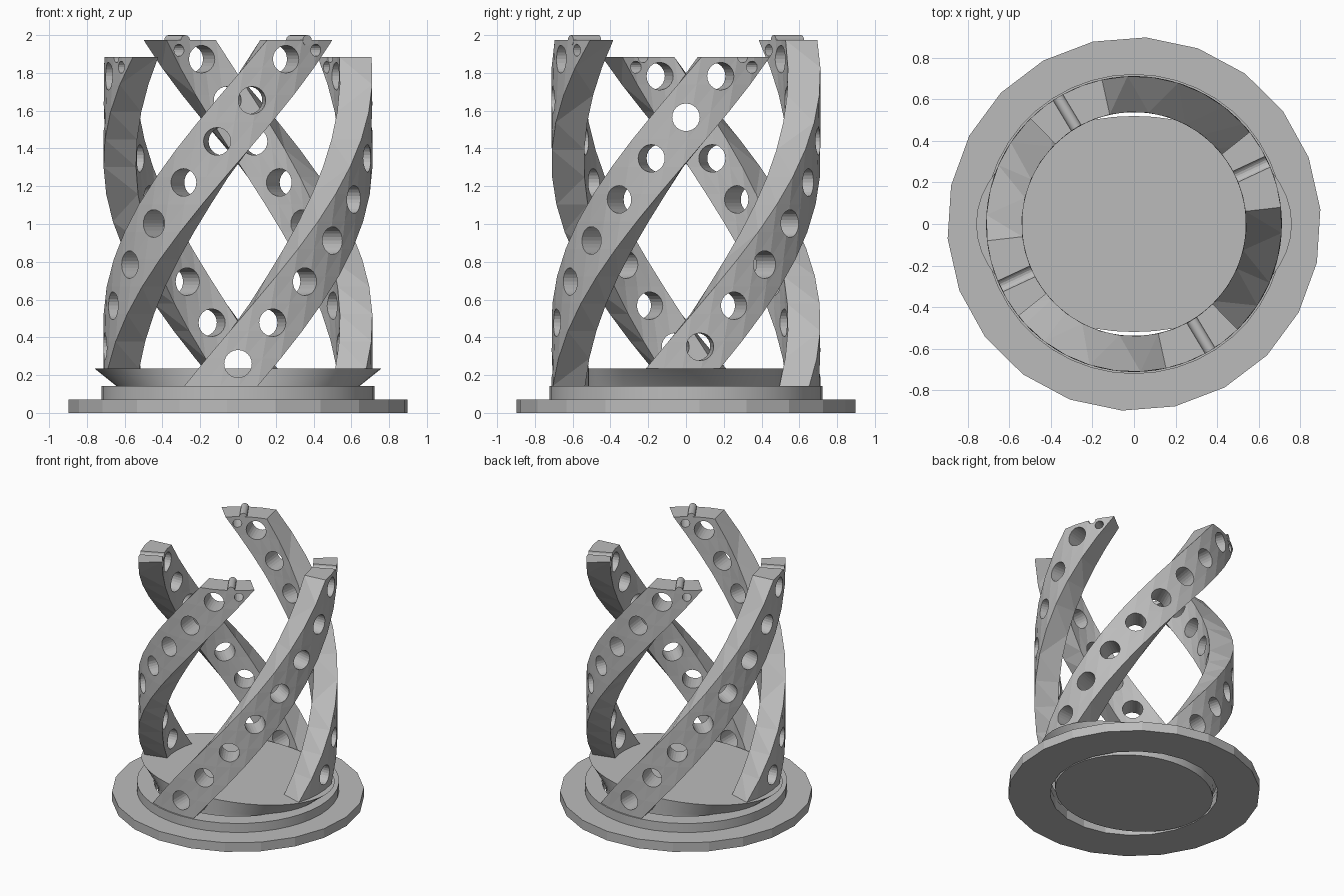
import bpy, bmesh
from math import sin, cos, radians, pi
from mathutils import Matrix, Vector

if "Cube" in bpy.data.objects:
    bpy.data.objects.remove(bpy.data.objects["Cube"])

grey = bpy.data.materials.new("plain grey")
grey.use_nodes = True
colour = (0.5, 0.5, 0.5, 1)
grey.diffuse_color = colour
grey.node_tree.nodes["Principled BSDF"].inputs["Base Color"].default_value = colour

R_IN, R_OUT = 0.54, 0.712
HEIGHT, TWIST, HALF = 1.74, 120, 16
START = -7.5          # heading of the strut foot, measured from the front
FOOT = 0.143


def finish(name, bm, smooth=False):
    bmesh.ops.recalc_face_normals(bm, faces=bm.faces)
    mesh = bpy.data.meshes.new(name)
    bm.to_mesh(mesh)
    bm.free()
    mesh.materials.append(grey)
    obj = bpy.data.objects.new(name, mesh)
    bpy.context.collection.objects.link(obj)
    if smooth:
        bpy.ops.object.select_all(action="DESELECT")
        obj.select_set(True)
        bpy.context.view_layer.objects.active = obj
        bpy.ops.object.shade_smooth_by_angle(angle=radians(25))
    return obj


def polar(r, deg, z):
    a = radians(deg)
    return Vector((r * sin(a), -r * cos(a), z))


def bridge(bm, a, b):
    n = len(a)
    for i in range(n):
        bm.faces.new((a[i], a[(i + 1) % n], b[(i + 1) % n], b[i]))


def loop(bm, rx, ry, z, sides, turn=0.0):
    return [bm.verts.new((rx * cos(2 * pi * i / sides + turn),
                          ry * sin(2 * pi * i / sides + turn), z)) for i in range(sides)]


def washer(name, r, hole, z0, z1, sides, turn=0.0, smooth=False):
    bm = bmesh.new()
    # outer and inner walls share a side count so the flat rims bridge cleanly
    rings = [loop(bm, q, q, z, sides, turn) for q, z in
             ((r, z0), (r, z1), (hole, z1), (hole, z0))]
    for i in range(4):
        bridge(bm, rings[i], rings[(i + 1) % 4])
    return finish(name, bm, smooth)


def radial_rod(bm, deg, z, r, r0, r1, sides):
    spot = polar((r0 + r1) / 2, deg, z)
    turn = spot.copy()
    turn.z = 0
    aim = turn.to_track_quat("Z", "Y").to_matrix().to_4x4()
    bmesh.ops.create_cone(bm, cap_ends=True, segments=sides, radius1=r, radius2=r,
                          depth=r1 - r0, matrix=Matrix.Translation(spot) @ aim)


def strut(name, turn, lift, notch):
    # helical bar with a sector cross-section
    bm = bmesh.new()
    steps, arc = 12, 4
    rings = []
    for s in range(steps + 1):
        t = s / steps
        mid = START + turn + TWIST * t
        z = FOOT + lift + HEIGHT * t
        spread = [mid - HALF + 2 * HALF * k / arc for k in range(arc + 1)]
        pts = [polar(R_OUT, d, z) for d in spread] + [polar(R_IN, d, z) for d in reversed(spread)]
        rings.append([bm.verts.new(p) for p in pts])
    for a, b in zip(rings, rings[1:]):
        bridge(bm, a, b)
    bm.faces.new(rings[0])
    bm.faces.new(rings[-1])
    bmesh.ops.triangulate(bm, faces=[f for f in bm.faces if len(f.verts) == 4])
    bar = finish(name, bm)

    # round holes along the bar, a small locating hole and the top groove
    bm = bmesh.new()
    for i in range(8):
        radial_rod(bm, 15 * i + turn, 0.26 + lift + 0.2175 * i, 0.073, 0.4, 0.85, 24)
    radial_rod(bm, 119.5 + turn, 1.83 + lift, 0.032, 0.4, 0.85, 16)
    if notch:
        radial_rod(bm, 115 + turn, FOOT + lift + HEIGHT, 0.029, 0.4, 0.85, 16)
    cutter = finish(name + "_cutter", bm)
    cutter.hide_render = True
    mod = bar.modifiers.new("holes", "BOOLEAN")
    mod.operation, mod.solver, mod.object = "DIFFERENCE", "EXACT", cutter
    bpy.context.view_layer.update()
    cut = bpy.data.meshes.new_from_object(bar.evaluated_get(bpy.context.evaluated_depsgraph_get()))
    bar.modifiers.clear()
    bar.data = cut
    bpy.data.objects.remove(cutter)

    # raised pin on the bars without a groove
    if not notch:
        bm = bmesh.new()
        radial_rod(bm, 115 + turn, FOOT + lift + HEIGHT - 0.001, 0.028, R_IN, R_OUT, 16)
        finish(name + "_pin", bm, True)


# stepped base
washer("base_plate", 0.9, 0.6, 0, 0.072, 22, radians(4.5))
washer("base_collar", 0.722, 0.6, 0.072, FOOT, 44, 0, True)

# oval platform flaring outwards along x
bm = bmesh.new()
levels = [loop(bm, rx, 0.52, z, 48) for rx, z in
          ((0.59, 0), (0.6, 0.09), (0.645, FOOT), (0.76, 0.235))]
for a, b in zip(levels, levels[1:]):
    bridge(bm, a, b)
bm.faces.new(levels[0])
bm.faces.new(levels[-1])
finish("oval_platform", bm, True)

# two grooved struts on the collar, two pinned struts on the platform
for label, half_turn in (("front", 0), ("back", 180)):
    strut(label + "_grooved_strut", half_turn, 0, True)
    strut(label + "_pinned_strut", half_turn - 84, 0.09, False)
